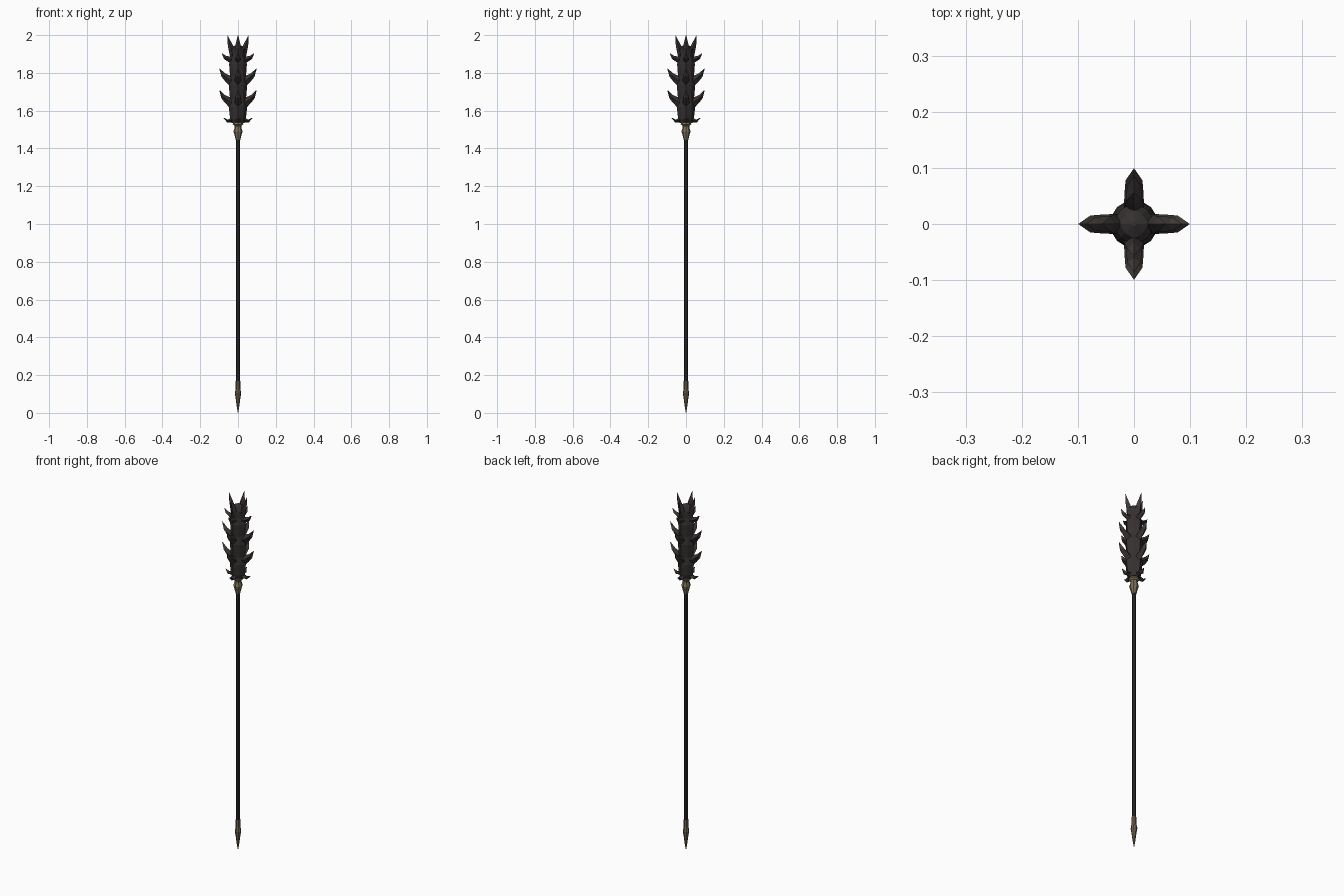
import bpy, bmesh, math
from mathutils import Vector, Matrix

if "Cube" in bpy.data.objects:
    bpy.data.objects.remove(bpy.data.objects["Cube"])


def material(name, r, g, b):
    m = bpy.data.materials.new(name)
    m.diffuse_color = (r, g, b, 1)
    m.use_nodes = True
    m.node_tree.nodes["Principled BSDF"].inputs["Base Color"].default_value = m.diffuse_color
    return m


IRON = material("dark iron", 0.036, 0.030, 0.030)
TIP = material("worn spike edge", 0.052, 0.043, 0.040)
WOOD = material("black shaft", 0.027, 0.025, 0.026)
BRASS = material("aged brass", 0.19, 0.16, 0.09)
BRONZE = material("dull bronze", 0.165, 0.125, 0.08)


def finish(bm, name, *mats):
    bmesh.ops.recalc_face_normals(bm, faces=bm.faces)
    me = bpy.data.meshes.new(name)
    bm.to_mesh(me)
    bm.free()
    for m in mats:
        me.materials.append(m)
    ob = bpy.data.objects.new(name, me)
    bpy.context.collection.objects.link(ob)
    return ob


def loft(bm, rings):
    """Skin a list of equal-length point rings and cap both ends."""
    loops = [[bm.verts.new(p) for p in ring] for ring in rings]
    n = len(loops[0])
    for a, b in zip(loops, loops[1:]):
        for i in range(n):
            j = (i + 1) % n
            bm.faces.new((a[i], a[j], b[j], b[i]))
    bm.faces.new(loops[0])
    bm.faces.new(loops[-1])


def lathe(name, profile, mat, sides=8, diagonal=1.0):
    """Turned part; diagonal scales every second corner."""
    bm = bmesh.new()
    rings = []
    for r, z in profile:
        ring = []
        for i in range(sides):
            a, s = i * math.tau / sides, r * (diagonal if i % 2 else 1)
            ring.append((s * math.cos(a), s * math.sin(a), z))
        rings.append(ring)
    loft(bm, rings)
    return finish(bm, name, mat)


def spike_row(name, path):
    """Four hooked spikes; path = (radius, z, half width, half thickness)."""
    bm = bmesh.new()
    for k in range(4):
        rot = Matrix.Rotation(k * math.pi / 2, 3, 'Z')
        rings = []
        for i, (r, z, w, t) in enumerate(path):
            a, b = path[max(i - 1, 0)], path[min(i + 1, len(path) - 1)]
            d = Vector((b[0] - a[0], 0, b[1] - a[1])).normalized()
            up = Vector((-d.z, 0, d.x))
            c, side = Vector((r, 0, z)), Vector((0, 1, 0))
            rings.append([rot @ p for p in (c + up * t, c + side * w,
                                            c - up * t, c - side * w)])
        loft(bm, rings)
    # lighter worn points at the last section of each spike
    reach = path[-2][0] + 0.001
    for f in bm.faces:
        c = f.calc_center_median()
        f.material_index = 1 if max(abs(c.x), abs(c.y)) > reach else 0
    return finish(bm, name, IRON, TIP)


# shaft, pointed butt and collar
lathe("shaft", [(0.011, 0.13), (0.011, 1.48)], WOOD)
lathe("butt_spike", [(0.001, 0.0), (0.007, 0.035), (0.012, 0.075), (0.017, 0.105),
                     (0.012, 0.13), (0.012, 0.17)], BRONZE)
lathe("collar", [(0.012, 1.445), (0.017, 1.465), (0.024, 1.49), (0.018, 1.51),
                 (0.019, 1.52), (0.028, 1.528), (0.027, 1.537)], BRASS)

# faceted, bulging head
lathe("head", [(0.034, 1.535), (0.042, 1.56), (0.049, 1.62), (0.042, 1.66),
               (0.049, 1.735), (0.042, 1.78), (0.047, 1.845), (0.040, 1.88),
               (0.040, 1.92), (0.026, 1.94), (0.004, 1.95)], IRON, diagonal=0.87)

# rows of hooked spikes, bottom to top
spike_row("base_spikes", [(0.025, 1.552, 0.015, 0.014), (0.055, 1.545, 0.014, 0.008),
                          (0.077, 1.562, 0.001, 0.001)])
for nm, tip in (("lower_spikes", 1.708), ("middle_spikes", 1.823)):
    spike_row(nm, [(0.028, tip - 0.070, 0.018, 0.028), (0.055, tip - 0.053, 0.017, 0.020),
                   (0.078, tip - 0.034, 0.015, 0.013), (0.098, tip, 0.001, 0.001)])
spike_row("upper_spikes", [(0.025, 1.865, 0.016, 0.022), (0.050, 1.874, 0.014, 0.014),
                           (0.068, 1.882, 0.012, 0.010), (0.085, 1.903, 0.001, 0.001)])
spike_row("crown_spikes", [(0.030, 1.885, 0.018, 0.012), (0.035, 1.93, 0.017, 0.016),
                           (0.044, 1.955, 0.012, 0.011), (0.056, 1.999, 0.001, 0.001)])
